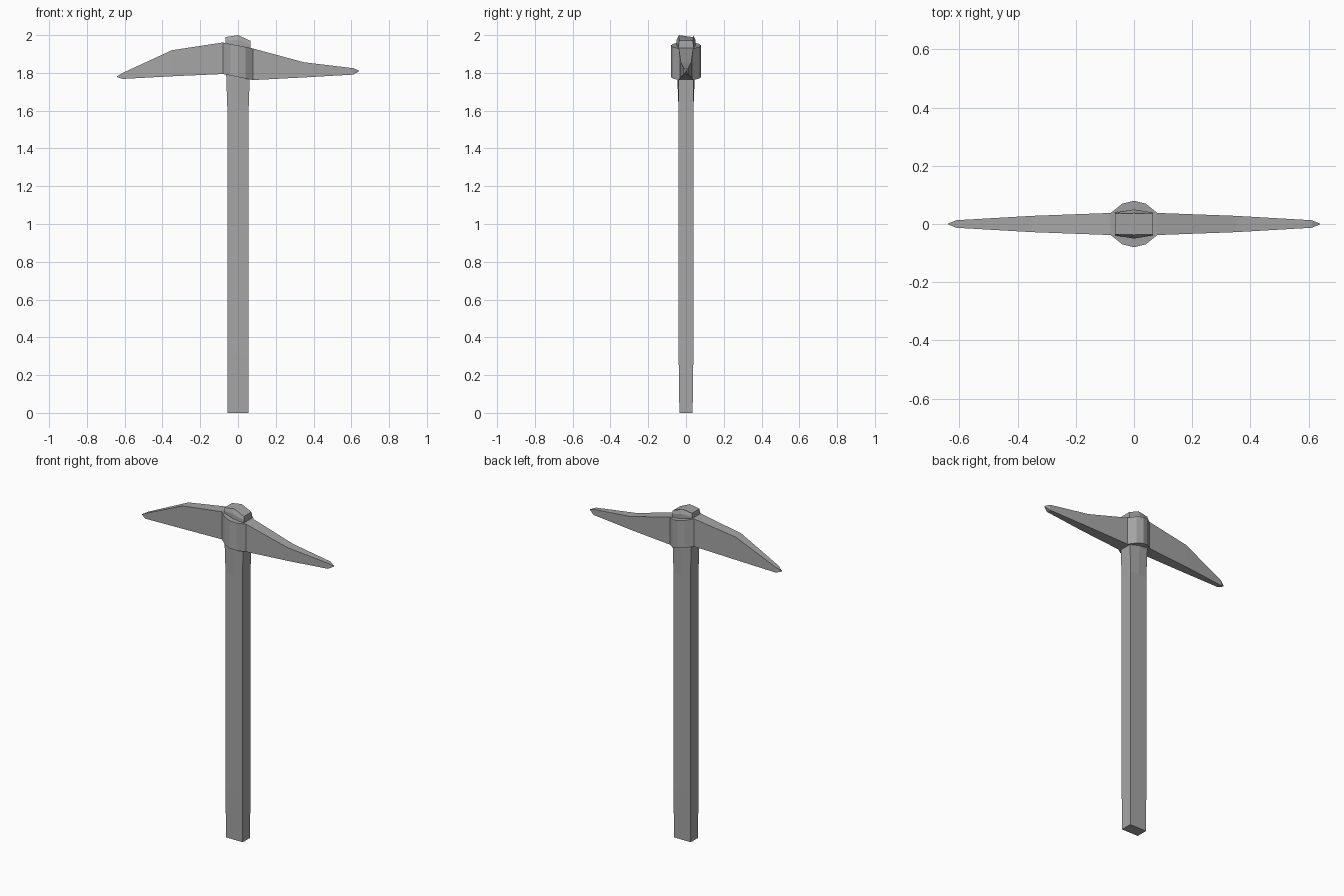
import bpy

cube = bpy.data.objects.get("Cube")
if cube:
    bpy.data.objects.remove(cube)

GREY = (0.38, 0.38, 0.38, 1)
grey = bpy.data.materials.new("plain_grey")
grey.use_nodes = True
grey.diffuse_color = GREY
grey.node_tree.nodes["Principled BSDF"].inputs["Base Color"].default_value = GREY


def loft(name, rings):
    """Skin equal-length rings of points and cap both ends."""
    n = len(rings[0])
    verts = [p for ring in rings for p in ring]
    faces = [tuple(range(n))[::-1], tuple(range(len(verts) - n, len(verts)))]
    for r in range(len(rings) - 1):
        for i in range(n):
            j = (i + 1) % n
            faces.append((r * n + i, r * n + j, (r + 1) * n + j, (r + 1) * n + i))
    mesh = bpy.data.meshes.new(name)
    mesh.from_pydata(verts, [], faces)
    mesh.materials.append(grey)
    obj = bpy.data.objects.new(name, mesh)
    bpy.context.collection.objects.link(obj)
    # Consistent outward normals
    import bmesh
    bm = bmesh.new()
    bm.from_mesh(mesh)
    bmesh.ops.remove_doubles(bm, verts=bm.verts, dist=0.0001)
    bmesh.ops.recalc_face_normals(bm, faces=bm.faces)
    bm.to_mesh(mesh)
    bm.free()
    return obj


# Handle: flat shaft that swells and bulges through the head
def handle_ring(x, side, mid, z, tilt=0, crown=0):
    plan = [(-x, -side), (0, -mid), (x, -side), (x, side), (0, mid), (-x, side)]
    return [(px, py, z - tilt * px + (crown if px == 0 else 0)) for px, py in plan]


loft("handle", [
    handle_ring(0.056, 0.035, 0.035, 0),
    handle_ring(0.056, 0.039, 0.039, 0.3),
    handle_ring(0.056, 0.039, 0.039, 1.6),
    handle_ring(0.062, 0.039, 0.046, 1.77),
    handle_ring(0.066, 0.039, 0.05, 1.96, 0.15, 0.015),
    handle_ring(0.065, 0.036, 0.037, 1.98, 0.15, 0.02),
])

# Head collar: rounded sleeve with slanted top and bottom
half = [(-0.08, 0.038), (-0.04, 0.07), (0, 0.08), (0.04, 0.07), (0.08, 0.038)]
plan = [(x, -y) for x, y in half] + half[::-1]
loft("head_collar", [[(x, y, z - 0.2 * x) for x, y in plan] for z in (1.778, 1.945)])


# Blades: tapering slabs ending in a point; each row is x, half width, bottom, top
def blade(name, rows):
    loft(name, [[(x, -w, lo), (x, w, lo), (x, w, hi), (x, -w, hi)]
                for x, w, lo, hi in rows])


blade("right_blade", [
    (-0.08, 0.038, 1.794, 1.961), (-0.35, 0.028, 1.782, 1.92),
    (-0.61, 0.013, 1.768, 1.80), (-0.64, 0.001, 1.778, 1.782)])
blade("left_blade", [
    (0.08, 0.038, 1.762, 1.929), (0.35, 0.028, 1.776, 1.856),
    (0.61, 0.013, 1.791, 1.825), (0.64, 0.001, 1.808, 1.812)])
